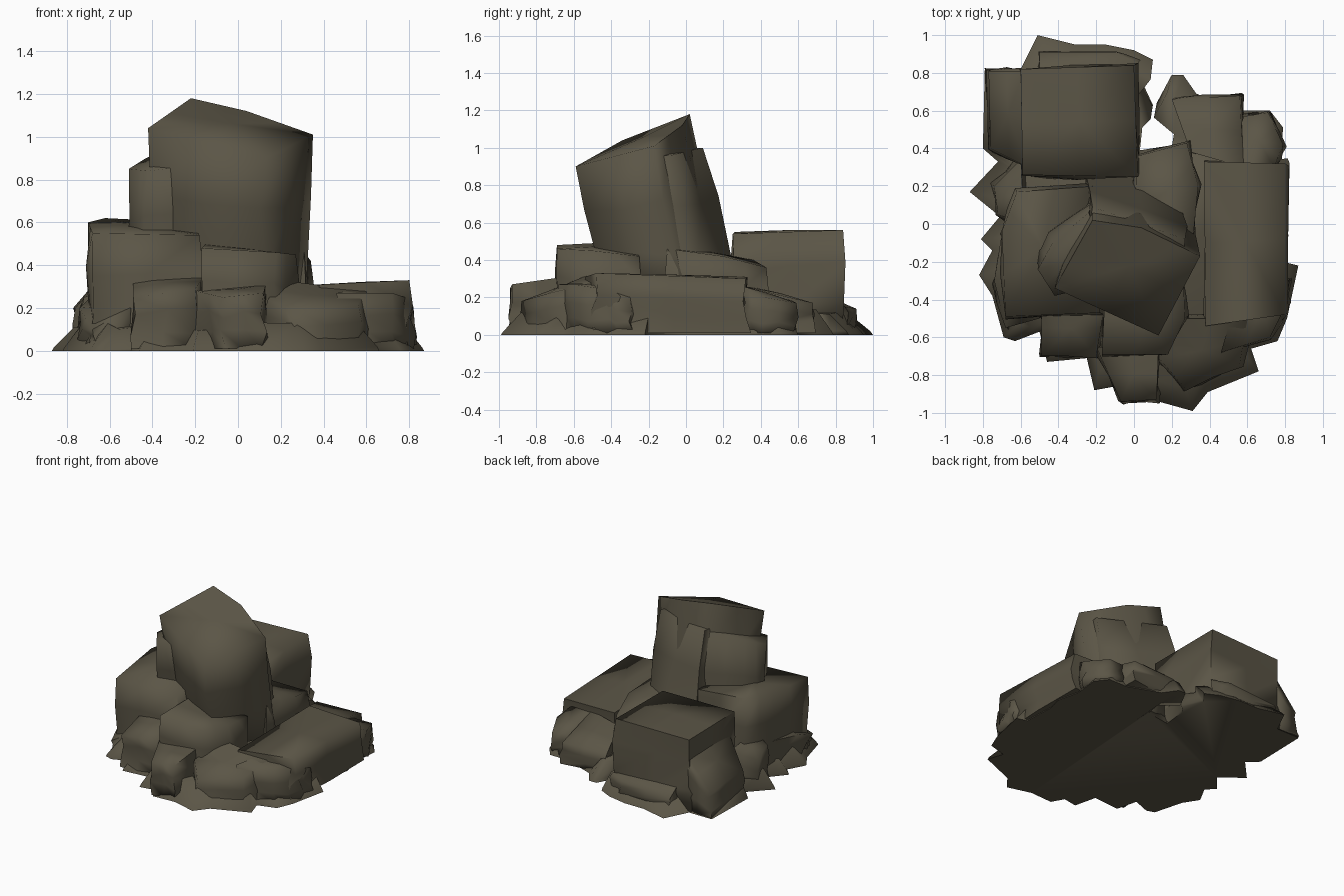
import bpy, bmesh, math, random
from mathutils import Vector

if "Cube" in bpy.data.objects:
    bpy.data.objects.remove(bpy.data.objects["Cube"])

random.seed(4)
stone = bpy.data.materials.new("olive_brown_stone")
stone.diffuse_color = (0.105, 0.092, 0.062, 1)
stone.use_nodes = True
stone.node_tree.nodes["Principled BSDF"].inputs["Base Color"].default_value = stone.diffuse_color


def finish(bm, name):
    bmesh.ops.recalc_face_normals(bm, faces=bm.faces)
    me = bpy.data.meshes.new(name)
    bm.to_mesh(me)
    bm.free()
    ob = bpy.data.objects.new(name, me)
    bpy.context.collection.objects.link(ob)
    me.materials.append(stone)
    bpy.ops.object.select_all(action='DESELECT')
    ob.select_set(True)
    bpy.context.view_layer.objects.active = ob
    bpy.ops.object.shade_smooth_by_angle(angle=math.radians(88))


def rock(name, top, flare=1.06, shift=(0, 0), base=0.01, rough=0.02):
    """Chipped block: a top outline lofted down to a flared, shifted foot."""
    n = len(top)
    ring = []
    for i in range(n):                       # corners plus edge midpoints
        a, b = Vector(top[i]), Vector(top[(i + 1) % n])
        ring += [a, (a + b) / 2]
    c = sum(ring, Vector()) / len(ring)
    bm = bmesh.new()
    loops = []
    for t in (0, 0.35, 0.7, 1):
        loop = []
        for p in ring:
            s = 1 + (flare - 1) * t
            j = Vector([random.uniform(-rough, rough) for _ in range(3)]) * (0 if t == 0 else 1)
            z = p.z + (base - p.z) * t
            if t == 1:
                j.z = 0
            loop.append(bm.verts.new((c.x + (p.x - c.x) * s + shift[0] * t + j.x,
                                      c.y + (p.y - c.y) * s + shift[1] * t + j.y, z + j.z)))
        loops.append(loop)
    m = len(ring)
    for u, v in zip(loops, loops[1:]):
        for i in range(m):
            k = (i + 1) % m
            bm.faces.new((u[i], u[k], v[k], v[i]))
    crown = bm.verts.new(c + Vector((0, 0, 0.01)))
    for i in range(m):
        bm.faces.new((loops[0][i], loops[0][(i + 1) % m], crown))
    bm.faces.new(loops[-1])
    finish(bm, name)


# Jagged ground skirt: outline at floor level rising to an inner ring
outline = [(-.8, .40), (-.72, .33), (-.87, .17), (-.71, .04), (-.81, -.08), (-.75, -.14),
           (-.82, -.27), (-.75, -.38), (-.69, -.60), (-.63, -.62), (-.5, -.57), (-.46, -.73),
           (-.25, -.71), (-.21, -.88), (-.1, -.86), (-.05, -.95), (.13, -.94), (.31, -.99),
           (.39, -.89), (.66, -.78), (.62, -.66), (.76, -.62), (.81, -.5), (.87, -.22),
           (.79, -.2), (.78, .04), (.81, .15), (.77, .32), (.79, .51), (.72, .6), (.57, .6),
           (.33, .69), (.26, .79), (.2, .79), (.12, .64), (.24, .54), (.22, .42), (.03, .39),
           (.05, .58), (.1, .63), (.03, .78), (.1, .87), (0, .92), (-.15, .95), (-.31, .95),
           (-.51, 1.0), (-.6, .82), (-.79, .82)]
bm = bmesh.new()
low = [bm.verts.new((x, y, 0)) for x, y in outline]
rim = [bm.verts.new((x * .985, y * .985, .02)) for x, y in outline]
high = [bm.verts.new((x * .88, y * .88, .11 + random.uniform(-.02, .03))) for x, y in outline]
for u, v in ((low, rim), (rim, high)):
    for i in range(len(u)):
        k = (i + 1) % len(u)
        bm.faces.new((u[i], u[k], v[k], v[i]))
bm.faces.new(low)
bm.faces.new(high)
finish(bm, "ground_skirt")

# Leaning central pillar with a shoulder and a back slab
rock("leaning_pillar", [(-.22, .02, 1.18), (.04, -.02, 1.12), (.35, -.17, 1.01), (.13, -.59, .90), (-.42, -.34, 1.04)],
     1.0, (-.02, .17), .2)
rock("pillar_shoulder", [(-.24, .06, .98), (-.43, -.1, .9), (-.51, -.24, .85), (-.42, -.38, .84), (-.1, -.3, .88)],
     1.14, (.0, .1), .2)
rock("pillar_back_slab", [(-.22, .09, 1.0), (.27, -.08, .96), (.26, -.25, .95), (-.25, -.1, 1.0)],
     1.04, (-.01, .22), .2)

# Large blocks around the pillar
rock("left_block", [(-.70, -.04, .60), (-.62, .17, .62), (-.22, .2, .60), (-.18, -.47, .54), (-.68, -.49, .55)], 1.04)
rock("back_block", [(-.6, .82, .55), (.0, .84, .56), (.02, .25, .54), (-.59, .26, .55)], 1.05)
rock("back_left_step", [(-.77, .81, .2), (-.58, .81, .42), (-.56, .3, .42), (-.76, .4, .2)], 1.04)
rock("right_block", [(.38, -.54, .31), (.80, -.48, .33), (.80, .32, .30), (.37, .33, .31)], 1.03)
rock("middle_right_block", [(.02, .36, .40), (.28, .43, .36), (.34, .2, .42), (.31, -.1, .46), (.0, .05, .46)], 1.03)
rock("front_block", [(-.17, -.69, .48), (.18, -.69, .46), (.27, -.5, .45), (.26, -.25, .42), (-.15, -.3, .5)], 1.03)

# Lower rocks around the edge
rock("front_left_rock", [(-.49, -.7, .25), (-.2, -.7, .29), (-.15, -.4, .36), (-.49, -.4, .34)], 1.03)
rock("front_rock", [(-.07, -.94, .25), (.12, -.93, .27), (.13, -.65, .31), (-.2, -.65, .28)], 1.02)
rock("front_right_rock", [(.14, -.72, .24), (.28, -.88, .18), (.56, -.74, .22), (.6, -.5, .28), (.2, -.5, .33)], 1.1)
rock("right_front_rock", [(.46, -.68, .27), (.72, -.6, .27), (.81, -.42, .24), (.82, -.3, .2), (.6, -.2, .3)], 1.03)
rock("back_right_rock", [(.2, .66, .17), (.56, .68, .17), (.58, .3, .26), (.3, .38, .25)], 1.02)
rock("back_right_corner_rock", [(.58, .57, .18), (.71, .59, .17), (.79, .42, .2), (.74, .3, .26), (.5, .32, .25)], 1.02)
rock("back_low_rock", [(-.5, .91, .11), (-.1, .91, .14), (.02, .85, .15), (-.5, .78, .2)], 1.06)
rock("left_low_rock", [(-.74, .2, .2), (-.6, .34, .28), (-.58, .0, .3), (-.72, .05, .25)], 1.12)
rock("left_front_rock", [(-.74, -.3, .2), (-.7, -.05, .24), (-.5, -.1, .26), (-.5, -.5, .2), (-.68, -.55, .1)], 1.04)
